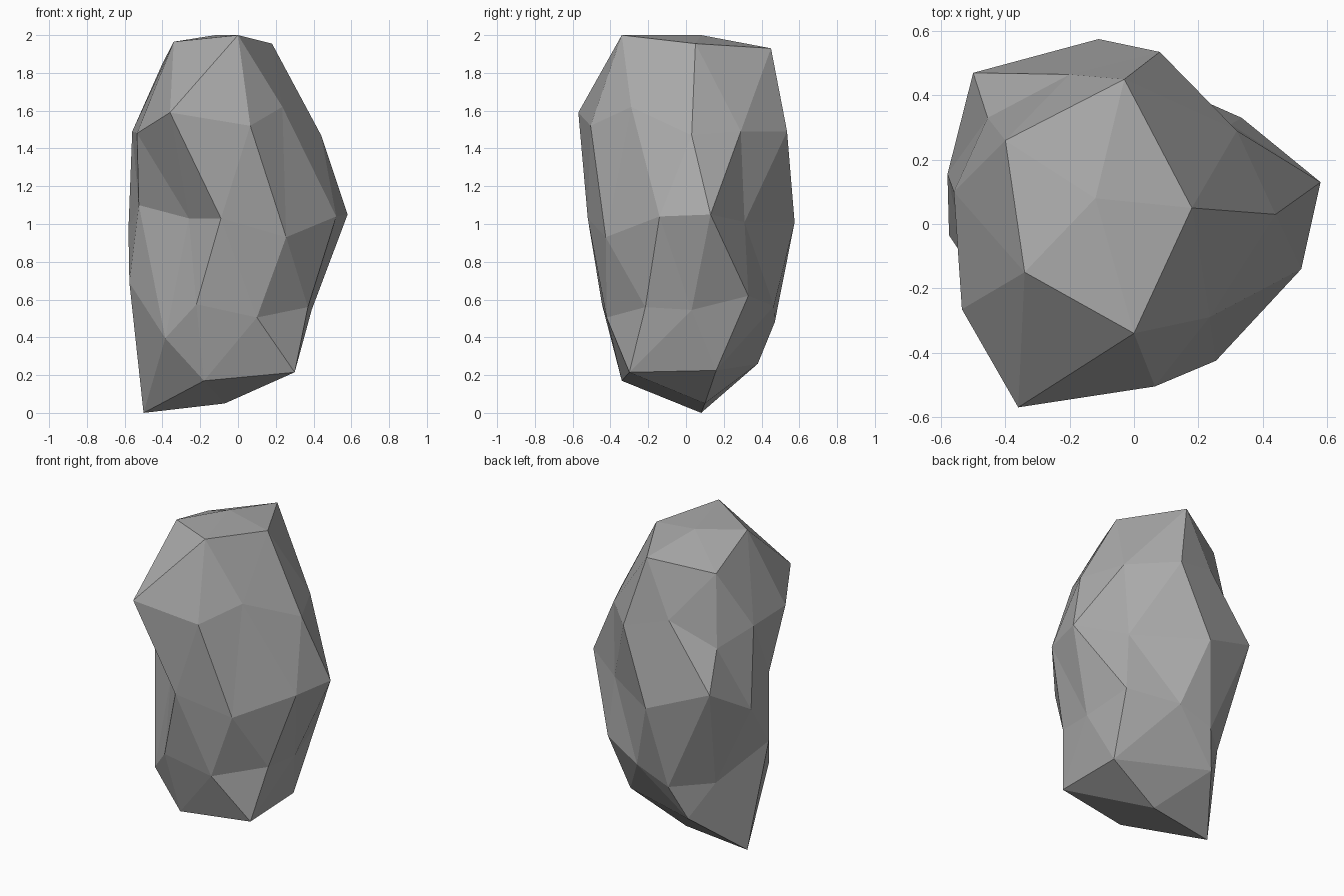
import bpy
import bmesh
import math

# Remove the default object
default_cube = bpy.data.objects.get("Cube")
if default_cube:
    bpy.data.objects.remove(default_cube, do_unlink=True)

# Cross-sections of the boulder, each running counter-clockwise from the front
peak = [(-.12, .08, 2)]
shoulder = [(0, -.34, 2), (.18, .05, 1.955), (-.03, .45, 1.93),
            (-.4, .26, 1.85), (-.34, -.15, 1.965)]
upper_belt = [(.065, -.505, 1.52), (.235, -.29, 1.62), (.44, .03, 1.47),
              (.32, .29, 1.49), (.08, .535, 1.49), (-.2, .465, 1.57),
              (-.455, .33, 1.4), (-.56, .1, 1.49), (-.535, -.265, 1.48),
              (-.36, -.57, 1.59)]
waist = [(.255, -.425, .93), (.52, -.14, 1.04), (.58, .13, 1.05),
         (.3, .31, 1.01), (-.11, .575, 1.01), (-.5, .47, 1.16),
         (-.58, .155, .97), (-.525, -.11, 1.1), (-.26, -.32, 1.03),
         (-.09, -.52, 1.03)]
lower_belt = [(.1, -.42, .505), (.37, -.215, .56), (.39, .03, .545),
              (.335, .33, .62), (.03, .465, .565), (-.2, .47, .48),
              (-.41, .28, .49), (-.575, -.035, .69), (-.385, -.31, .395),
              (-.22, -.445, .575)]
foot = [(.3, -.3, .215), (.29, .16, .225), (-.28, .38, .26),
        (-.5, .08, 0), (-.18, -.34, .17)]
base = [(-.07, .1, .05)]
sections = [peak, shoulder, upper_belt, waist, lower_belt, foot, base]


def azimuth(vert):
    return math.atan2(vert.co.y, vert.co.x)


def rings_of(verts):
    """Split the sphere vertices into horizontal rings, all sharing one start angle."""
    ordered = sorted(verts, key=lambda v: -v.co.z)
    rings, first = [], 0
    for section in sections:
        rings.append(ordered[first:first + len(section)])
        first += len(section)
    start = min(azimuth(v) for v in rings[1]) - 0.05
    for ring in rings:
        ring.sort(key=lambda v: (azimuth(v) - start) % math.tau)
    return rings


# Rough stone: a faceted sphere whose rings are pulled onto the sections
bm = bmesh.new()
bmesh.ops.create_icosphere(bm, subdivisions=2, radius=1)
for ring, section in zip(rings_of(bm.verts), sections):
    for vert, point in zip(ring, section):
        vert.co = point
bmesh.ops.recalc_face_normals(bm, faces=bm.faces)
for face in bm.faces:
    face.smooth = False

mesh = bpy.data.meshes.new("boulder")
bm.to_mesh(mesh)
bm.free()
boulder = bpy.data.objects.new("boulder", mesh)
bpy.context.collection.objects.link(boulder)

# Plain grey stone
stone = bpy.data.materials.new("grey_stone")
stone.use_nodes = True
colour = (0.4, 0.4, 0.4, 1)
stone.diffuse_color = colour
stone.node_tree.nodes["Principled BSDF"].inputs["Base Color"].default_value = colour
mesh.materials.append(stone)
